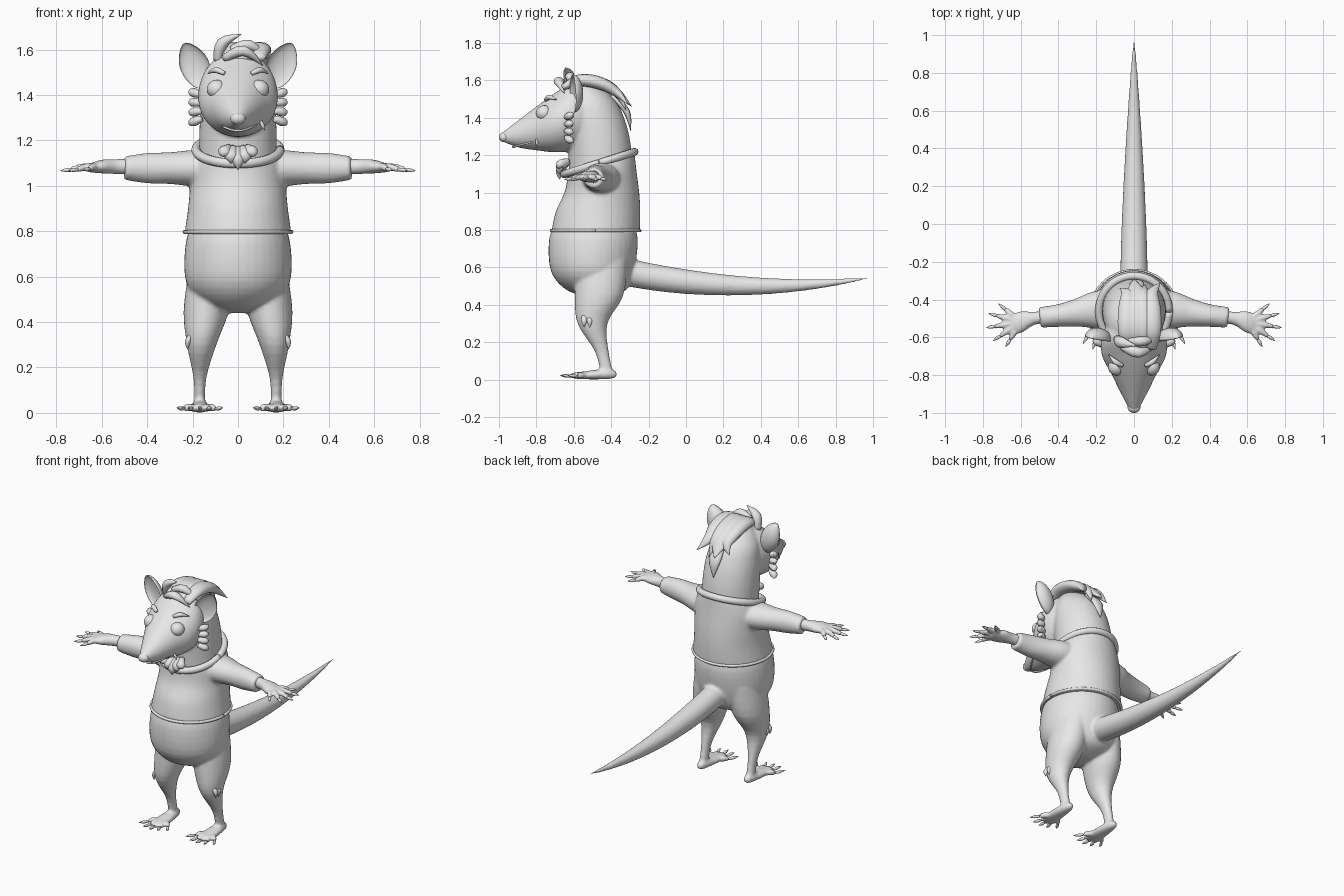
import bpy, bmesh, math
from mathutils import Vector, Matrix

cube = bpy.data.objects.get("Cube")
if cube:
    bpy.data.objects.remove(cube, do_unlink=True)

shade = (.8, .8, .8, 1)
grey = bpy.data.materials.new("light_grey")
grey.use_nodes = True
grey.diffuse_color = shade
grey.node_tree.nodes["Principled BSDF"].inputs["Base Color"].default_value = shade

X, Y, Z = Vector((1, 0, 0)), Vector((0, 1, 0)), Vector((0, 0, 1))
SIDES = (("left", 1), ("right", -1))


def resample(rows, steps):
    """Run a smooth spline through rows of numbers."""
    padded = [rows[0], *rows, rows[-1]]
    smooth = []
    for before, start, end, after in zip(padded, padded[1:], padded[2:], padded[3:]):
        for step in range(steps):
            t = step / steps
            smooth.append([p + t / 2 * (q - o + t * (2 * o - 5 * p + 4 * q - r + t * (3 * (p - q) + r - o)))
                           for o, p, q, r in zip(before, start, end, after)])
    return smooth + [list(rows[-1])]


def loft(bm, rows, axis=None, ref=Z, sides=24, steps=4):
    """Skin ellipses given as x, y, z, two radii and an optional tilt."""
    rows = resample([(*row, 0)[:6] for row in rows], steps)
    points = [Vector(row[:3]) for row in rows]
    rings = []
    for i, (point, row) in enumerate(zip(points, rows)):
        ahead, behind = points[min(i + 1, len(points) - 1)], points[max(i - 1, 0)]
        tangent = axis or (ahead - behind).normalized()
        across = ref.cross(tangent).normalized()
        upward = tangent.cross(across) + Z * row[5]
        ring = []
        for k in range(sides):
            angle = math.tau * k / sides
            ring.append(bm.verts.new(point + across * row[3] * math.cos(angle)
                                     + upward * row[4] * math.sin(angle)))
        rings.append(ring)
    faces = [bm.faces.new(rings[0]), bm.faces.new(rings[-1])]
    for lower, upper in zip(rings, rings[1:]):
        for k in range(sides):
            n = (k + 1) % sides
            faces.append(bm.faces.new((lower[k], lower[n], upper[n], upper[k])))
    bmesh.ops.recalc_face_normals(bm, faces=faces)


def spike(bm, base, tip, width, thick, bend=(0, 0, 0), ref=Z):
    """Make a small pointed lock or claw."""
    base, tip = Vector(base), Vector(tip)
    middle = (base + tip) / 2 + Vector(bend)
    loft(bm, [(*base, width * .7, thick * .7), (*middle, width, thick), (*tip, .001, .001)],
         ref=ref, sides=10)


def ball(bm, centre, scale):
    matrix = Matrix.Translation(centre) @ Matrix.Diagonal((*scale, 1))
    return bmesh.ops.create_uvsphere(bm, u_segments=28, v_segments=18, radius=1, matrix=matrix)["verts"]


def finish(name, bm, voxel=None):
    """Turn a mesh into an object, blending overlaps when voxel is given."""
    mesh = bpy.data.meshes.new(name)
    bm.to_mesh(mesh)
    bm.free()
    mesh.shade_smooth()
    mesh.materials.append(grey)
    part = bpy.data.objects.new(name, mesh)
    bpy.context.scene.collection.objects.link(part)
    if voxel:
        blend = part.modifiers.new("blend", "REMESH")
        blend.mode = "VOXEL"
        blend.voxel_size = voxel
        blend.use_smooth_shade = True
        soften = part.modifiers.new("soften", "SMOOTH")
        soften.factor = .5
        soften.iterations = 5


def strip(name, points, radius):
    bm = bmesh.new()
    loft(bm, [(*point, radius, radius) for point in points], sides=10, steps=1)
    finish(name, bm)


# Lower body: belly, legs, feet and toes
body, claws = bmesh.new(), bmesh.new()
loft(body, [(0, -.49, .86, .19, .2), (0, -.495, .75, .23, .237), (0, -.5, .58, .23, .222),
            (0, -.48, .48, .16, .16), (0, -.47, .44, .05, .05)], axis=-Z, ref=Y, sides=40)
foot = .168
for side, s in SIDES:
    loft(body, [(s * .115, -.45, .64, .1, .14), (s * .14, -.465, .45, .1, .13),
                (s * .16, -.5, .3, .065, .08), (s * foot, -.45, .15, .028, .037),
                (s * foot, -.42, .02, .025, .035)], axis=-Z, ref=Y)
    loft(body, [(s * foot, -.37, .028, .015, .015), (s * foot, -.42, .03, .033, .028),
                (s * foot, -.56, .022, .05, .02), (s * foot, -.59, .02, .03, .015)], axis=-Y)
    for k in range(-2, 3):
        root = Vector((s * (foot + k * .017), -.54, .022))
        toe = Vector((s * (foot + k * .035), -.62 + k * k * .01, .018))
        loft(body, [(*root, .013, .015), (*((root + toe) / 2 + Z * .004), .015, .019),
                    (*toe, .011, .013)], sides=12)
        spike(claws, toe, toe + Vector((s * k * .016, -.055, .005)), .009, .009)

# Tail curving up toward its point
tail = []
for k in range(9):
    t = k / 8
    radius = .07 * (1 - t ** 1.5) + .003
    tail.append((0, -.3 + 1.3 * t, .5 + .23 * (t - .55) ** 2, radius, radius))
loft(body, tail)
finish("lower_body", body, .009)
finish("toe_claws", claws)

# Sweater with sleeves, collar and hem
bm = bmesh.new()
loft(bm, [(0, -.483, .79, .236, .237), (0, -.47, .9, .22, .226), (0, -.45, 1, .212, .2),
          (0, -.45, 1.1, .21, .185, .1), (0, -.46, 1.16, .185, .185, .3)], axis=Z, ref=Y, sides=40)
for side, s in SIDES:
    sleeve = [(-.45, .1, .08), (-.455, .1, .08), (-.47, .075, .07), (-.485, .06, .067), (-.495, .055, .052)]
    loft(bm, [(s * (i + 1) / 10, y, 1.078, a, b) for i, (y, a, b) in enumerate(sleeve)])
finish("sweater", bm, .01)
turns = [math.tau * k / 48 for k in range(49)]
strip("collar", [(.185 * math.cos(a), -.463 + .188 * math.sin(a), 1.158 + .06 * math.sin(a))
                 for a in turns], .021)
strip("hem", [(.235 * math.cos(a), -.483 + .236 * math.sin(a), .797) for a in turns], .009)

# Hands with five fanned, clawed fingers
for side, s in SIDES:
    bm, claws = bmesh.new(), bmesh.new()
    loft(bm, [(s * .46, -.49, 1.085, .036, .034), (s * .53, -.5, 1.085, .035, .033),
              (s * .6, -.52, 1.085, .058, .03), (s * .66, -.53, 1.078, .045, .018)], axis=X * s)
    for k in range(-2, 3):
        angle = -.16 - k * .43
        reach = Vector((s * math.cos(angle), math.sin(angle), -.1))
        length = .14 - k * k * .008
        palm = Vector((s * .6, -.52, 1.085))
        root, tip = palm + reach * .03, palm + reach * length
        loft(bm, [(*root, .015, .017), (*((root + tip) / 2 + Z * .006), .016, .017),
                  (*tip, .012, .012)], sides=12)
        spike(claws, tip - reach * .01, tip + reach * .045, .009, .009)
    finish(side + "_hand", bm, .007)
    finish(side + "_finger_claws", claws)

# Head: domed neck blended with a tapering muzzle
bm = bmesh.new()
neck = []
for k in range(6):
    radius = .17 * math.sqrt(1 - (k / 5.2) ** 4)
    neck.append((0, -.455 - .004 * k * k, 1.1 + k / 10, radius, radius))
loft(bm, neck, axis=Z, ref=Y, sides=36)
muzzle = [(1.4, .13, .15), (1.41, .17, .185), (1.375, .17, .16), (1.345, .12, .12),
          (1.315, .072, .075), (1.295, .02, .02)]
loft(bm, [(0, -.5 - i * .098, *row) for i, row in enumerate(muzzle)], axis=-Y, sides=36)
finish("head", bm, .01)

# Nose, mouth and tooth
bm = bmesh.new()
ball(bm, (0, -.97, 1.296), (.034, .03, .027))
finish("nose", bm)
bends = [k / 8 for k in range(-6, 9)]
strip("mouth", [(.09 * t, -.925 + .13 * t * t, 1.243 + .035 * t * t) for t in bends], .005)
bm = bmesh.new()
spike(bm, (.1, -.8, 1.285), (.118, -.795, 1.245), .009, .008, ref=Y)
finish("tooth", bm)

# Eyes, brows, ears, cheek tufts and knee tufts
for side, s in SIDES:
    bm = bmesh.new()
    ball(bm, (s * .093, -.758, 1.425), (.044, .044, .042))
    finish(side + "_eye", bm)

    bm = bmesh.new()
    spike(bm, (s * .06, -.75, 1.495), (s * .135, -.69, 1.495), .014, .013, (0, -.01, .015))
    finish(side + "_brow", bm)

    bm = bmesh.new()
    pose = Matrix.Translation((s * .192, -.605, 1.53)) @ Matrix.Rotation(s * .42, 4, "Y") \
        @ Matrix.Rotation(s * .25, 4, "Z")
    for vert in ball(bm, (0, 0, 0), (1, 1, 1)):
        x, y, z = vert.co
        depth = .055 if y > 0 else -.03
        narrow = 1 - .3 * max(z, 0) ** 2
        vert.co = pose @ Vector((x * .066 * narrow, y * depth, z * .108))
    finish(side + "_ear", bm)

    bm = bmesh.new()
    for k in range(4):
        z = 1.4 - k * .035
        spike(bm, (s * .16, -.64, z), (s * .21, -.6, z + .025 - k * .018), .022, .02, (s * .014, 0, 0))
    finish(side + "_cheek_tuft", bm)

    bm = bmesh.new()
    for y in (-.545, -.515):
        spike(bm, (s * .2, y, .35), (s * .222, y, .28), .013, .016, (s * .01, 0, 0), Y)
    finish(side + "_knee_tuft", bm)

# Chest tuft over the collar
bm = bmesh.new()
for k in range(-2, 3):
    spike(bm, (k * .018, -.63, 1.165), (k * .03, -.675, 1.07 + abs(k) * .028), .03, .024,
          (k * .006, -.022, 0), Y)
finish("chest_tuft", bm)

# Swept hair: locks over the crown, one down the nape, curls at the brow
bm = bmesh.new()
for tip, width in (((0, -.29, 1.46), .085), ((-.075, -.34, 1.48), .05),
                   ((.14, -.31, 1.47), .05), ((.06, -.32, 1.44), .05)):
    x = tip[0] * .6 + .01
    loft(bm, [(x, -.66, 1.56, .015, width / 2), (x, -.57, 1.6, .032, width),
              (x, -.46, 1.585, .034, width), (x, -.37, 1.535, .024, width * .7),
              (*tip, .001, .001)], ref=X, sides=14)
spike(bm, (.02, -.4, 1.52), (.01, -.296, 1.33), .018, .04, (0, .03, .01), X)
spike(bm, (-.09, -.61, 1.55), (.015, -.645, 1.668), .026, .03, (-.03, 0, .02), Y)
spike(bm, (-.06, -.65, 1.56), (.11, -.65, 1.53), .028, .024, (0, -.03, .05))
spike(bm, (-.03, -.62, 1.6), (.13, -.6, 1.56), .026, .024, (0, -.01, .04))
finish("hair", bm)
